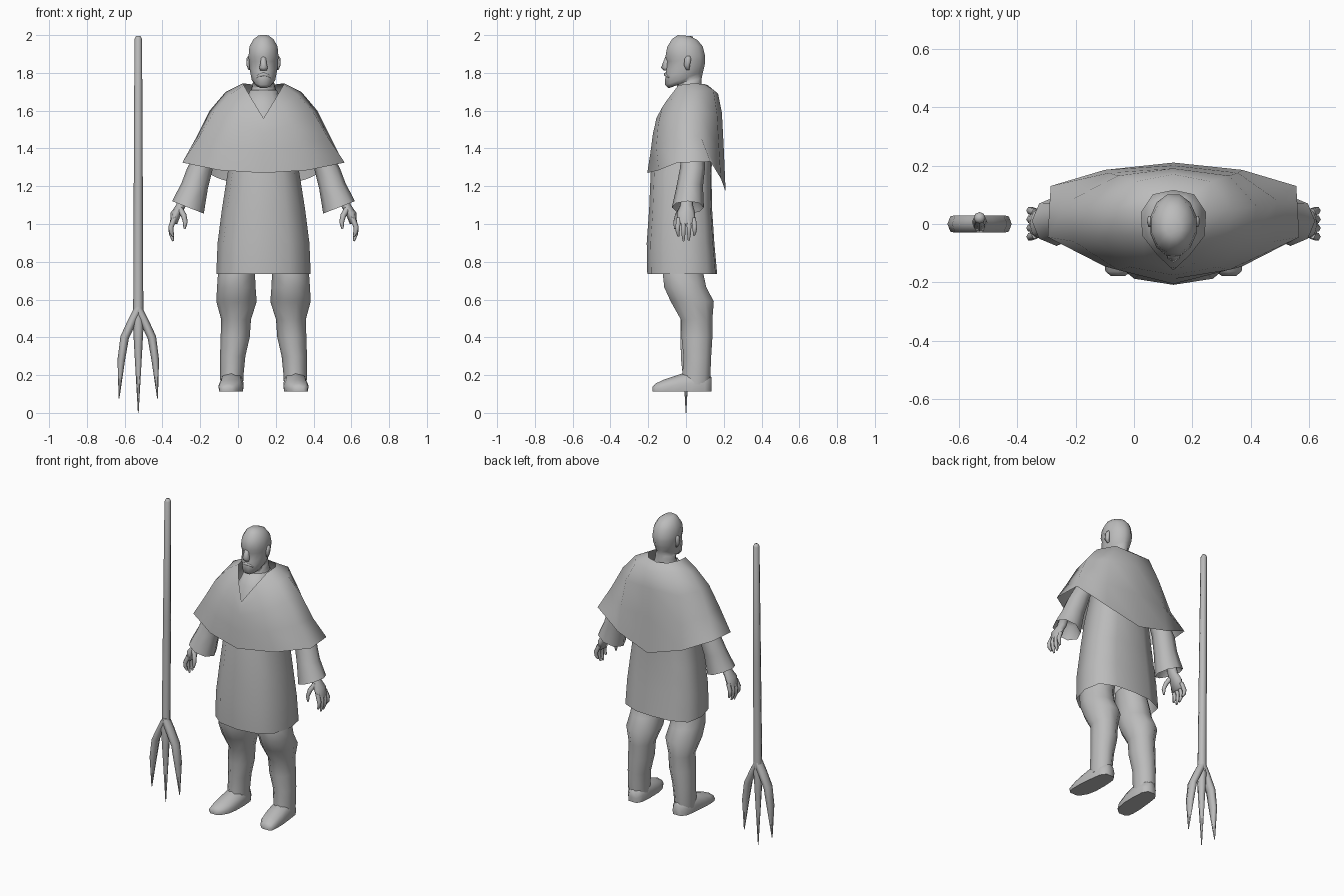
import bpy, bmesh, math
from mathutils import Vector

CX = 0.135   # the figure stands beside the fork
grey = bpy.data.materials.new("plain grey")
grey.diffuse_color = (0.5, 0.5, 0.5, 1)


def finish(name, bm, x=CX, mirror=False, angle=75):
    bmesh.ops.recalc_face_normals(bm, faces=bm.faces)
    me = bpy.data.meshes.new(name)
    bm.to_mesh(me)
    bm.free()
    me.materials.append(grey)
    ob = bpy.data.objects.new(name, me)
    ob.location.x = x
    bpy.context.collection.objects.link(ob)
    bpy.ops.object.select_all(action='DESELECT')
    ob.select_set(True)
    bpy.context.view_layer.objects.active = ob
    bpy.ops.object.shade_smooth_by_angle(angle=math.radians(angle))
    if mirror:
        ob.modifiers.new("mirror", 'MIRROR')
    return ob


def skin(bm, rows, cap_start=False, cap_end=False):
    """Bridge closed rings of points."""
    rings = [[bm.verts.new(p) for p in row] for row in rows]
    n = len(rings[0])
    for a, b in zip(rings, rings[1:]):
        for i in range(n):
            j = (i + 1) % n
            bm.faces.new((a[i], a[j], b[j], b[i]))
    if cap_start:
        bm.faces.new(rings[0])
    if cap_end:
        bm.faces.new(rings[-1])


def ovals(rings, n, turn=0.0):
    """Rings of (x, y, z, rx, ry, tilt along x, tilt along y)."""
    out = []
    for x, y, z, rx, ry, tx, ty in rings:
        row = []
        for i in range(n):
            a = math.tau * i / n + turn
            c, s = math.cos(a), math.sin(a)
            row.append((x + rx * c, y + ry * s, z + tx * c + ty * s))
        out.append(row)
    return out


def rod(bm, points, radii, n=6, flat=1.0):
    """Tapered tube along a path of points."""
    pts = [Vector(p) for p in points]
    rows = []
    for i, (p, r) in enumerate(zip(pts, radii)):
        d = (pts[min(i + 1, len(pts) - 1)] - pts[max(i - 1, 0)]).normalized()
        u = d.cross(Vector((0, 1, 0))).normalized()
        v = d.cross(u)
        rows.append([p + u * r * math.cos(math.tau * k / n)
                     + v * r * flat * math.sin(math.tau * k / n) for k in range(n)])
    skin(bm, rows, True, True)


def both_halves(half):
    """Complete a front-to-back half outline into a ring."""
    return half + [(-x, y, z) for x, y, z in half[-2:0:-1]]


# Cape: neckline, shoulder, upper arm, elbow and hem rows
cape_rows = [
    [(0, -.157, 1.56), (.055, -.105, 1.65), (.105, -.04, 1.735), (.11, .04, 1.745), (.07, .1, 1.74), (0, .115, 1.735)],
    [(0, -.163, 1.53), (.10, -.125, 1.62), (.18, -.04, 1.685), (.2, .05, 1.70), (.13, .145, 1.71), (0, .17, 1.69)],
    [(0, -.175, 1.48), (.15, -.147, 1.53), (.265, -.055, 1.59), (.285, .06, 1.60), (.19, .165, 1.58), (0, .19, 1.59)],
    [(0, -.188, 1.38), (.19, -.157, 1.41), (.34, -.06, 1.46), (.355, .08, 1.46), (.22, .175, 1.4), (0, .2, 1.4)],
    [(0, -.205, 1.27), (.235, -.145, 1.285), (.43, -.045, 1.325), (.42, .13, 1.33), (.235, .185, 1.24), (0, .21, 1.17)],
]
bm = bmesh.new()
skin(bm, [both_halves(r) for r in cape_rows])
finish("cape", bm)

# Tunic: height, half width, front and back depth
tunic_rows = []
for z, w, f, b in [(1.71, .07, -.055, .09), (1.64, .10, -.1, .11), (1.55, .13, -.15, .13),
                   (1.40, .165, -.165, .14), (1.27, .19, -.187, .135), (1.08, .22, -.195, .138),
                   (0.90, .243, -.208, .15), (0.735, .25, -.205, .165)]:
    tunic_rows.append(both_halves([(0, f, z), (.55 * w, .9 * f, z), (.87 * w, .58 * f, z),
                                   (w, 0, z), (.92 * w, .68 * b, z), (.5 * w, .95 * b, z), (0, b, z)]))
bm = bmesh.new()
skin(bm, tunic_rows, cap_start=True)
finish("tunic", bm)

# Head and neck: front z, back z, half width, front y, back y
head = [(1.66, 1.70, .08, -.07, .09), (1.71, 1.75, .06, -.05, .085), (1.735, 1.77, .058, -.05, .085),
        (1.718, 1.79, .05, -.095, .09), (1.735, 1.805, .064, -.115, .093),
        (1.78, 1.83, .072, -.113, .1), (1.81, 1.845, .076, -.108, .103), (1.86, 1.87, .08, -.102, .105),
        (1.885, 1.89, .082, -.113, .105), (1.94, 1.94, .077, -.102, .092),
        (1.98, 1.975, .055, -.075, .062), (2.0, 1.995, .027, -.045, .02)]
bm = bmesh.new()
skin(bm, ovals([(0, (f + b) / 2, (zf + zb) / 2, w, (b - f) / 2, 0, (zb - zf) / 2)
                for zf, zb, w, f, b in head], 12, math.tau / 24), True, True)
finish("head", bm)

# Nose wedge and moustache
bm = bmesh.new()
skin(bm, ovals([(0, -.1, 1.89, .014, .008, 0, 0), (0, -.102, 1.855, .018, .02, 0, 0),
                (0, -.102, 1.828, .025, .03, 0, 0), (0, -.1, 1.812, .02, .016, 0, 0)], 6, math.pi / 6), True, True)
finish("nose", bm)
bm = bmesh.new()
rod(bm, [(-.04, -.09, 1.775), (-.02, -.1, 1.787), (0, -.105, 1.792), (.02, -.1, 1.787), (.04, -.09, 1.775)],
    [.004, .01, .012, .01, .004])
finish("moustache", bm)

# Ears
bm = bmesh.new()
skin(bm, ovals([(.074, .01, 1.815, .006, .01, 0, 0), (.08, .005, 1.84, .01, .018, 0, 0),
                (.082, .01, 1.875, .009, .02, 0, 0), (.077, .012, 1.89, .005, .01, 0, 0)], 6), True, True)
finish("ear", bm, mirror=True)

# Legs, from under the tunic down to the ankle
bm = bmesh.new()
skin(bm, ovals([(.12, -.015, .85, .09, .1, 0, 0), (.143, -.015, .735, .098, .113, 0, 0),
                (.144, -.004, .665, .102, .117, 0, 0), (.143, .033, .59, .107, .12, 0, 0),
                (.145, .056, .495, .079, .088, 0, 0), (.15, .058, .40, .077, .086, 0, 0),
                (.163, .06, .30, .067, .077, 0, 0), (.168, .055, .20, .062, .078, 0, 0),
                (.168, .052, .15, .06, .076, 0, 0)], 10), True, True)
finish("leg", bm, mirror=True)

# Shoes: sections from heel to toe (y, centre x, half width, top z)
SOLE = .114
shoe = []
for y, c, w, top in [(.135, .162, .03, .19), (.1, .165, .054, .215), (.03, .167, .062, .225),
                     (-.06, .172, .066, .195), (-.12, .178, .06, .175),
                     (-.162, .188, .045, .155), (-.177, .19, .025, .14)]:
    shoe.append([(c + w * kx, y, SOLE + (top - SOLE) * kz) for kx, kz in
                 ((-.95, 0), (-1, .4), (-.75, .8), (0, 1), (.75, .8), (1, .4), (.95, 0))])
bm = bmesh.new()
skin(bm, shoe, True, True)
finish("shoe", bm, mirror=True)

# Sleeves with flared, slanted cuffs and a recessed lining
bm = bmesh.new()
skin(bm, ovals([(.2, .035, 1.56, .05, .05, 0, 0), (.27, .035, 1.44, .065, .06, -.02, 0),
                (.335, .035, 1.3, .07, .066, -.005, 0), (.365, .02, 1.2, .07, .07, .015, 0),
                (.4, .01, 1.088, .084, .085, .033, .0),
                (.385, .015, 1.16, .05, .05, .02, 0)], 8), True, True)
finish("sleeve", bm, mirror=True, angle=80)

# Hands: palm, four fingers and thumb
bm = bmesh.new()
skin(bm, ovals([(.415, .005, 1.17, .026, .03, 0, 0), (.435, .003, 1.1, .028, .034, 0, 0),
                (.462, 0, 1.06, .029, .048, 0, 0), (.476, 0, 1.0, .019, .048, 0, 0)], 8), True, True)
for i, tip in enumerate((.935, .91, .915, .94)):
    y = -.038 + .026 * i
    rod(bm, [(.472, y, 1.03), (.49, y * 1.15, .985), (.489, y * 1.15, (.985 + tip) / 2), (.478, y * 1.05, tip)],
        [.014, .014, .012, .006])
rod(bm, [(.445, -.02, 1.085), (.422, -.045, 1.045), (.414, -.056, 1.01), (.418, -.058, .975)],
    [.016, .015, .013, .006])
finish("hand", bm, mirror=True)

# Pitchfork: slightly leaning shaft, centre tine and mirrored outer tines
FX = -.528
bm = bmesh.new()
rod(bm, [(0, .004, .5), (0, .012, 1.2), (0, .021, 1.98), (0, .021, 1.995)], [.027, .024, .02, .012], 8)
finish("fork_shaft", bm, FX)
bm = bmesh.new()
rod(bm, [(0, 0, .56), (0, 0, .5), (0, 0, .35), (0, 0, 0)], [.024, .03, .022, .002], 6, 1.1)
finish("centre_tine", bm, FX)
bm = bmesh.new()
rod(bm, [(0, 0, .55), (.03, 0, .49), (.072, 0, .4), (.09, 0, .28), (.102, 0, .075)],
    [.022, .023, .023, .02, .002], 6, 1.5)
finish("outer_tine", bm, FX, mirror=True)
